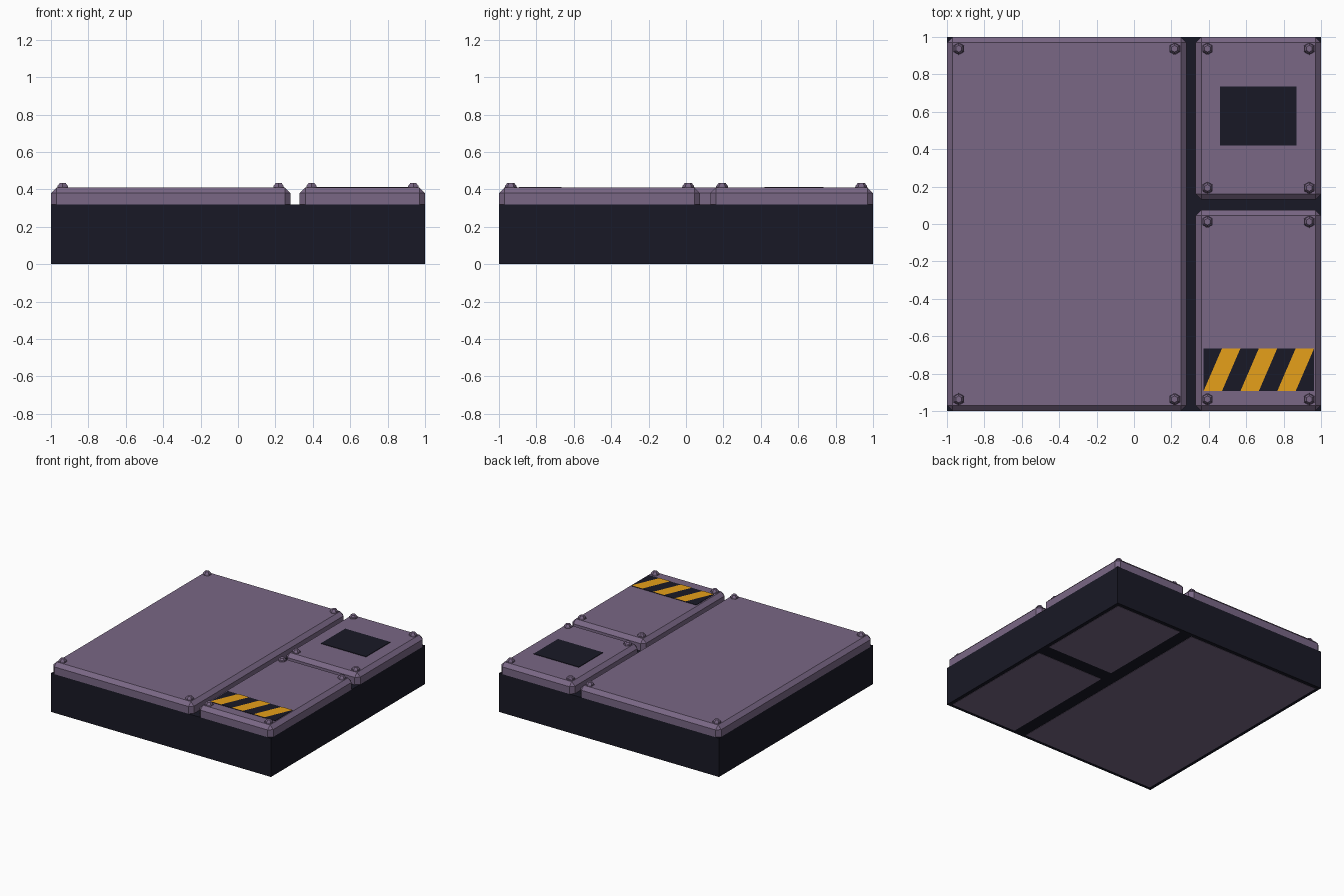
import bpy, bmesh
from mathutils import Matrix

if "Cube" in bpy.data.objects:
    bpy.data.objects.remove(bpy.data.objects["Cube"], do_unlink=True)

BASE_TOP, PANEL_TOP, BEVEL = 0.32, 0.41, 0.03


def material(name, rgb):
    mat = bpy.data.materials.new(name)
    mat.use_nodes = True
    color = (*rgb, 1.0)
    mat.diffuse_color = color
    mat.node_tree.nodes["Principled BSDF"].inputs["Base Color"].default_value = color
    return mat


PURPLE = material("dusty_purple", (0.192, 0.136, 0.235))
DARK = material("dark_navy", (0.0095, 0.0095, 0.019))
YELLOW = material("hazard_yellow", (0.79, 0.35, 0.01))


def finish(bm, name, mat):
    mesh = bpy.data.meshes.new(name)
    bm.to_mesh(mesh)
    bm.free()
    mesh.materials.append(mat)
    obj = bpy.data.objects.new(name, mesh)
    bpy.context.collection.objects.link(obj)


def box_bm(x0, x1, y0, y1, z0, z1):
    bm = bmesh.new()
    place = Matrix.Translation(((x0 + x1) / 2, (y0 + y1) / 2, (z0 + z1) / 2))
    size = Matrix.Diagonal((x1 - x0, y1 - y0, z1 - z0, 1))
    bmesh.ops.create_cube(bm, size=1, matrix=place @ size)
    return bm


def box(name, mat, *bounds):
    finish(box_bm(*bounds), name, mat)


def panel(name, x0, x1, y0, y1):
    # Plate chamfered on its top and upright edges
    bm = box_bm(x0, x1, y0, y1, BASE_TOP, PANEL_TOP)
    edges = [e for e in bm.edges if max(v.co.z for v in e.verts) > BASE_TOP + 0.01]
    bmesh.ops.bevel(bm, geom=edges, offset=BEVEL, segments=1, affect='EDGES')
    finish(bm, name, PURPLE)
    # Matching underside plate
    box(name + "_underside", PURPLE, x0 + BEVEL, x1 - BEVEL, y0 + BEVEL, y1 - BEVEL, 0, 0.004)
    # Corner bolts
    inset = 0.063
    for x in (x0 + inset, x1 - inset):
        for y in (y0 + inset, y1 - inset):
            bolt(name + "_bolt", x, y)


def bolt(name, x, y):
    # Six-sided collar with a tapered head
    bm = bmesh.new()
    for r0, r1, z0, z1 in ((0.033, 0.031, PANEL_TOP - 0.005, 0.42), (0.029, 0.018, 0.42, 0.435)):
        bmesh.ops.create_cone(bm, cap_ends=True, segments=6, radius1=r0, radius2=r1,
                              depth=z1 - z0, matrix=Matrix.Translation((x, y, (z0 + z1) / 2)))
    finish(bm, name, PURPLE)


# Base block
box("base", DARK, -1, 1, -1, 1, 0.002, BASE_TOP)

# Cover panels
panel("large_panel", -1, 0.28, -1, 1)
panel("back_small_panel", 0.33, 1, 0.13, 1)
panel("front_small_panel", 0.33, 1, -1, 0.075)

# Dark screen on the back panel
box("screen", DARK, 0.46, 0.87, 0.42, 0.735, PANEL_TOP - 0.003, PANEL_TOP + 0.004)

# Hazard plate with three slanted stripes
left, right, low, high = 0.372, 0.963, -0.893, -0.665
box("hazard_plate", DARK, left, right, low, high, PANEL_TOP - 0.003, PANEL_TOP + 0.003)
pitch = (right - left) / 3
bm = bmesh.new()
for i in range(3):
    outline = ((i, low), (i + 0.5, low), (i + 1, high), (i + 0.5, high))
    bm.faces.new([bm.verts.new((left + step * pitch, y, PANEL_TOP + 0.005)) for step, y in outline])
finish(bm, "hazard_stripes", YELLOW)
